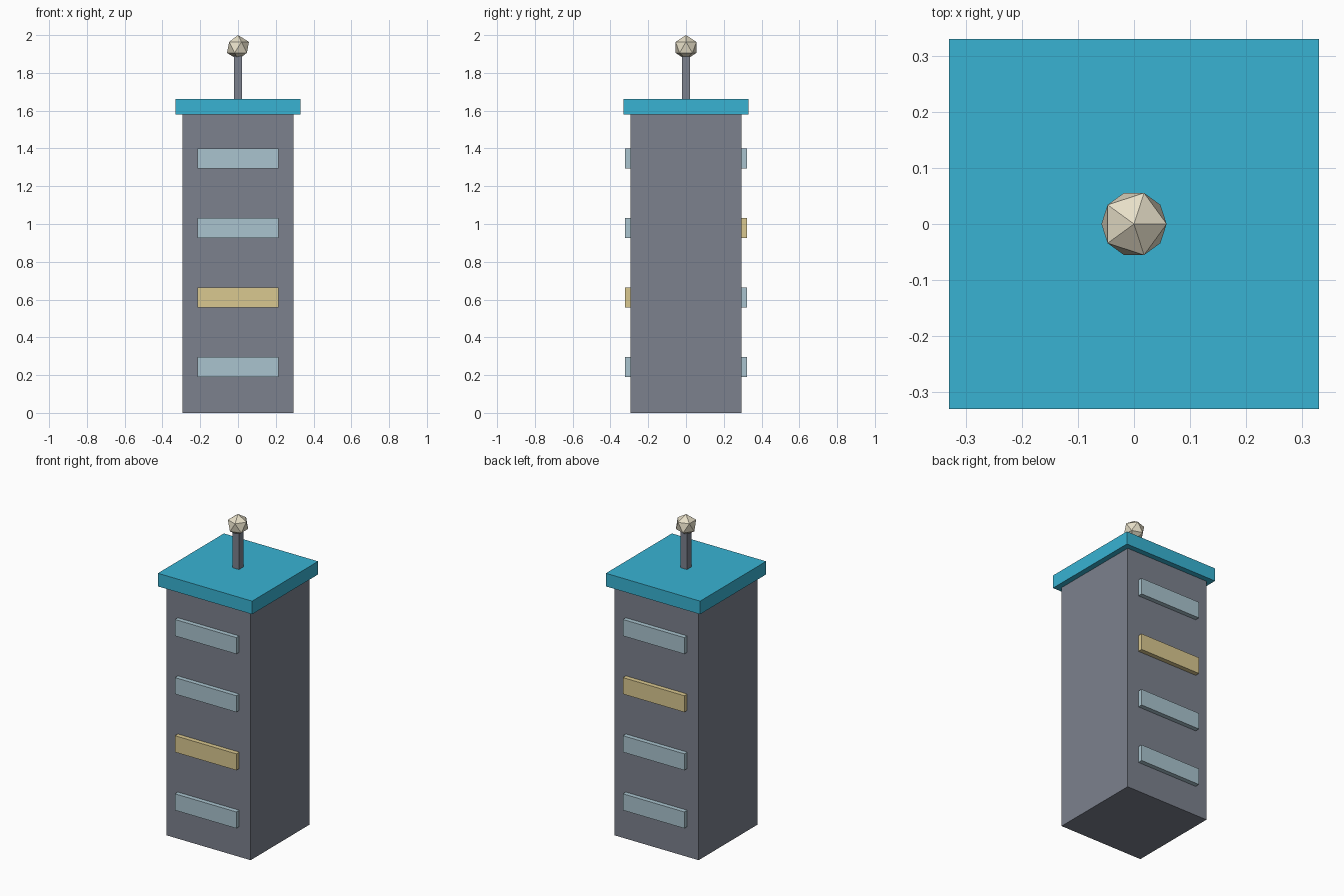
import bpy

if "Cube" in bpy.data.objects:
    bpy.data.objects.remove(bpy.data.objects["Cube"])


def material(name, r, g, b):
    m = bpy.data.materials.new(name)
    m.diffuse_color = (r, g, b, 1)
    m.use_nodes = True
    m.node_tree.nodes["Principled BSDF"].inputs["Base Color"].default_value = m.diffuse_color
    return m


def box(name, lo, hi, mat):
    centre = [(a + b) / 2 for a, b in zip(lo, hi)]
    bpy.ops.mesh.primitive_cube_add(size=1, location=centre)
    ob = bpy.context.object
    ob.name = name
    ob.scale = [b - a for a, b in zip(lo, hi)]
    bpy.ops.object.transform_apply(location=False, rotation=False, scale=True)
    ob.data.materials.append(mat)
    return ob


wall = material("wall_grey", 0.20, 0.22, 0.27)
teal = material("roof_teal", 0.04, 0.45, 0.65)
glass = material("window_blue", 0.40, 0.55, 0.62)
lit = material("window_lit", 0.70, 0.58, 0.28)
cream = material("beacon_cream", 0.80, 0.74, 0.58)

# Tower body and overhanging roof slab
box("tower_body", (-0.295, -0.295, 0), (0.295, 0.295, 1.58), wall)
box("roof_slab", (-0.33, -0.33, 1.58), (0.33, 0.33, 1.663), teal)

# Window bands on front and back, one lit band per side
for side, sign, lit_floor in (("front", -1, 1), ("back", 1, 2)):
    for floor in range(4):
        z = 0.243 + 0.368 * floor
        y0, y1 = sorted((sign * 0.285, sign * 0.324))
        box(f"{side}_window_{floor + 1}", (-0.215, y0, z - 0.052),
            (0.215, y1, z + 0.052), lit if floor == lit_floor else glass)

# Roof mast with a faceted beacon
box("mast", (-0.022, -0.022, 1.66), (0.022, 0.022, 1.92), wall)
bpy.ops.mesh.primitive_ico_sphere_add(subdivisions=1, radius=0.065,
                                      location=(0, 0, 1.935))
beacon = bpy.context.object
beacon.name = "beacon"
beacon.data.materials.append(cream)
